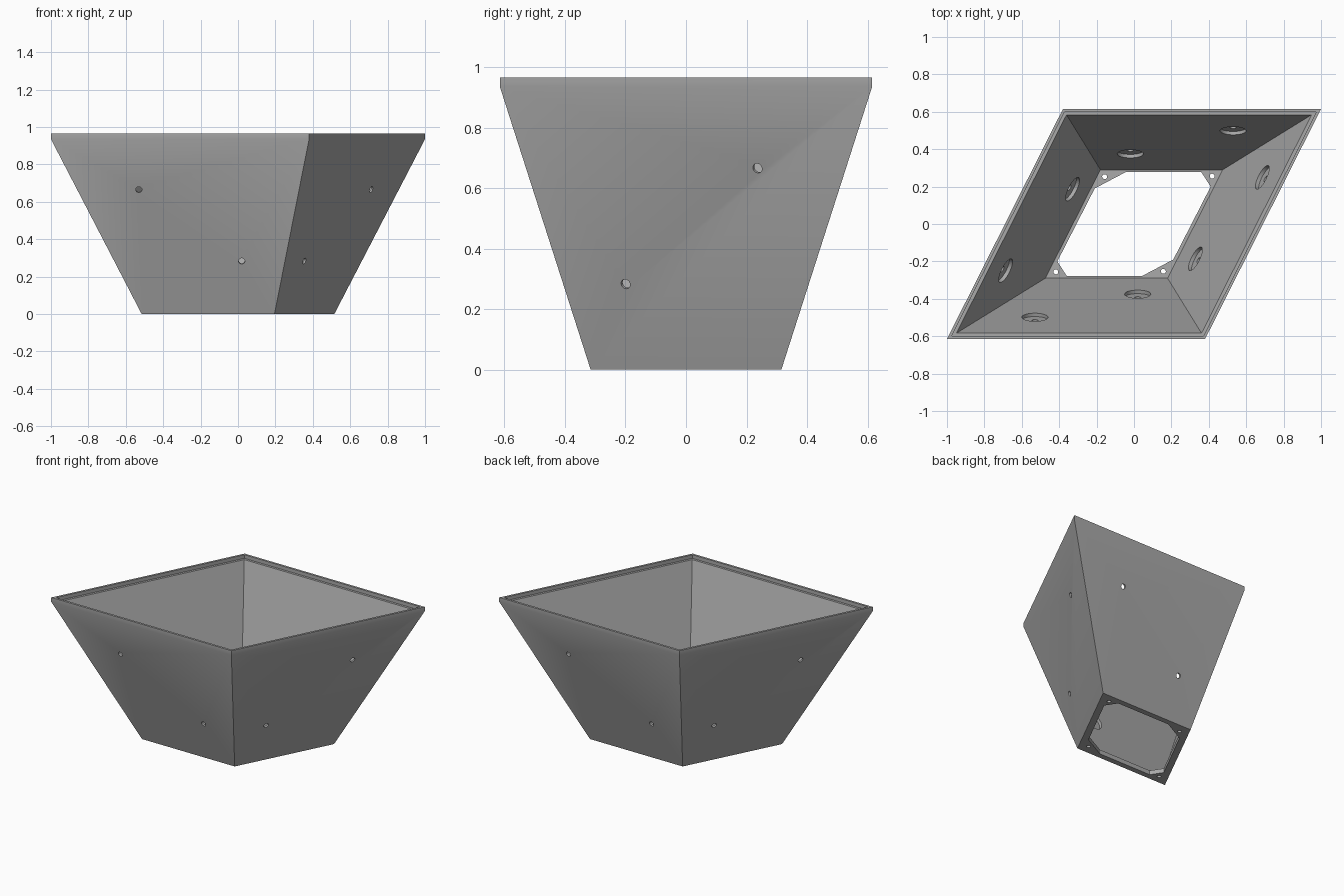
import bpy, bmesh
from math import pi
from mathutils import Matrix, Vector

cube = bpy.data.objects.get("Cube")
if cube:
    bpy.data.objects.remove(cube)

grey = bpy.data.materials.new("plain grey")
grey.use_nodes = True
GREY = (0.4, 0.4, 0.4, 1)
grey.diffuse_color = GREY
grey.node_tree.nodes["Principled BSDF"].inputs["Base Color"].default_value = GREY

WALL_TOP, RIM, LEDGE, FLOOR = 0.935, 0.965, 0.94, 0.03
BOTTOM = (0.515, 0.195, 0.315)   # acute corner x, obtuse corner x, half depth
TOP = (1.0, 0.38, 0.615)


def rhomboid(size, z, inset=0.0):
    """Corners of a slanted four-sided ring, moved inward by inset."""
    a, b, h = size[0] - 1.624 * inset, size[1] - 0.616 * inset, size[2] - inset
    return [Vector(p) for p in ((-a, -h, z), (b, -h, z), (a, h, z), (-b, h, z))]


def loft(bm, rings):
    """Bridge rings in order and cap both ends."""
    loops = [[bm.verts.new(p) for p in ring] for ring in rings]
    n = len(rings[0])
    for low, high in zip(loops, loops[1:]):
        for i in range(n):
            j = (i + 1) % n
            bm.faces.new((low[i], low[j], high[j], high[i]))
    bm.faces.new(loops[0][::-1])
    bm.faces.new(loops[-1])


def drill(bm, centre, axis, radius, start, end):
    """Closed cylinder along axis, between two distances from centre."""
    turn = axis.to_track_quat("Z", "Y").to_matrix().to_4x4()
    place = Matrix.Translation(centre + axis * (start + end) / 2) @ turn
    bmesh.ops.create_cone(bm, cap_ends=True, segments=32, radius1=radius,
                          radius2=radius, depth=end - start, matrix=place)


def make_object(name, bm):
    bmesh.ops.recalc_face_normals(bm, faces=bm.faces)
    mesh = bpy.data.meshes.new(name)
    bm.to_mesh(mesh)
    bm.free()
    mesh.materials.append(grey)
    obj = bpy.data.objects.new(name, mesh)
    bpy.context.collection.objects.link(obj)
    return obj


# Tapered shell with a stepped rim and a solid floor
bm = bmesh.new()
loft(bm, [rhomboid(BOTTOM, 0), rhomboid(TOP, WALL_TOP), rhomboid(TOP, RIM),
          rhomboid(TOP, RIM, 0.015), rhomboid(TOP, LEDGE, 0.015),
          rhomboid(TOP, LEDGE, 0.031), rhomboid(BOTTOM, FLOOR, 0.025)])
planter = make_object("tapered_planter", bm)

holes, pockets = bmesh.new(), bmesh.new()

# Floor opening with clipped corners
half = [(-0.41, -0.2), (-0.36, -0.277), (0.045, -0.277), (0.21, -0.19)]
outline = half + [(-x, -y) for x, y in half]
loft(holes, [[Vector((x, y, z)) for x, y in outline] for z in (-0.05, 0.06)])

# Small floor corner holes
for x, y in ((-0.418, -0.256), (0.157, -0.253)):
    for s in (1, -1):
        drill(holes, Vector((s * x, s * y, 0)), Vector((0, 0, 1)), 0.013, -0.05, 0.06)

# Wall screw holes with round pockets on the inside, repeated on opposite walls
low, high = rhomboid(BOTTOM, 0), rhomboid(TOP, WALL_TOP)
for wall, spots in ((0, ((-0.53, 0.665), (0.02, 0.283))),
                    (1, ((0.235, 0.665), (-0.2, 0.283)))):
    corner = low[wall]
    normal = (low[wall + 1] - corner).cross(high[wall] - corner).normalized()
    for along, z in spots:
        if wall == 0:
            point = Vector((along, 0, z))
            point.y = corner.y - (normal.x * (along - corner.x) + normal.z * z) / normal.y
        else:
            point = Vector((0, along, z))
            point.x = corner.x - (normal.y * (along - corner.y) + normal.z * z) / normal.x
        for spin in (0, pi):
            turn = Matrix.Rotation(spin, 3, "Z")
            centre, inward = turn @ point, turn @ -normal
            drill(holes, centre, inward, 0.0165, -0.04, 0.07)
            drill(pockets, centre, inward, 0.07, 0.013, 0.07)

# Cut the openings
for name, bm in (("pocket_cutter", pockets), ("hole_cutter", holes)):
    cutter = make_object(name, bm)
    cutter.hide_render = True
    mod = planter.modifiers.new(name, "BOOLEAN")
    mod.operation = "DIFFERENCE"
    mod.solver = "EXACT"
    mod.object = cutter
    bpy.context.view_layer.objects.active = planter
    bpy.ops.object.modifier_apply(modifier=mod.name)
    bpy.data.objects.remove(cutter)

# Smooth the round holes, keep every edge crisp
bpy.ops.object.select_all(action="DESELECT")
planter.select_set(True)
bpy.context.view_layer.objects.active = planter
bpy.ops.object.shade_smooth_by_angle(angle=0.4)
